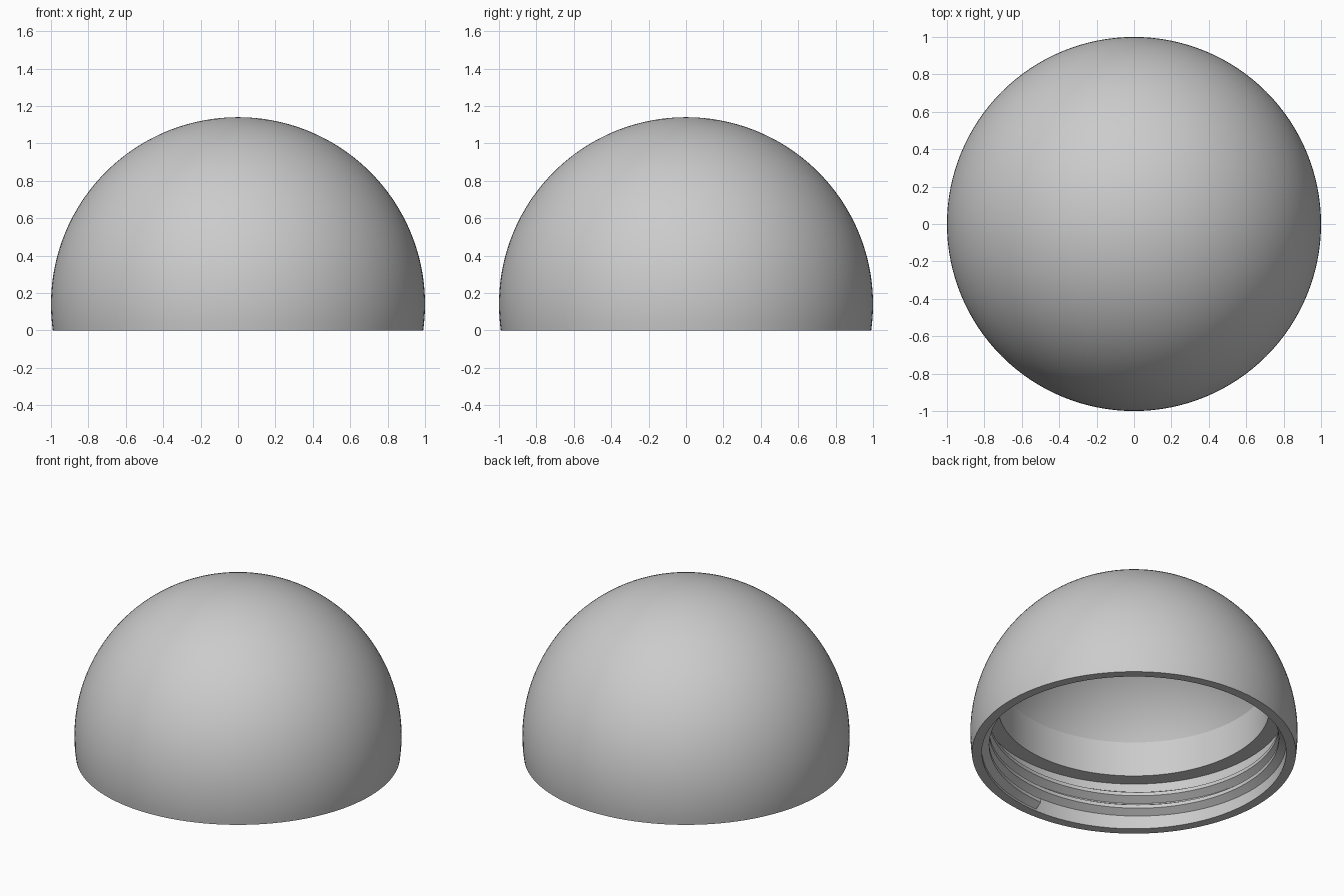
import bpy, bmesh
from math import sin, cos, pi, asin, sqrt, radians

cube = bpy.data.objects.get("Cube")
if cube:
    bpy.data.objects.remove(cube, do_unlink=True)

CENTRE = 0.14      # height of the sphere centre
OUTER, INNER = 1.0, 0.926
NECK, ROOT, CREST = 0.83, 0.93, 0.885
LEDGE = 0.315
SIDES = 128

grey = bpy.data.materials.new("light grey")
grey.use_nodes = True
colour = (0.6, 0.6, 0.6, 1)
grey.diffuse_color = colour
grey.node_tree.nodes["Principled BSDF"].inputs["Base Color"].default_value = colour


def finish(name, bm):
    bmesh.ops.recalc_face_normals(bm, faces=bm.faces)
    mesh = bpy.data.meshes.new(name)
    bm.to_mesh(mesh)
    bm.free()
    obj = bpy.data.objects.new(name, mesh)
    bpy.context.collection.objects.link(obj)
    mesh.materials.append(grey)
    bpy.ops.object.select_all(action='DESELECT')
    obj.select_set(True)
    bpy.context.view_layer.objects.active = obj
    bpy.ops.object.shade_smooth_by_angle(angle=radians(25))
    return obj


def arc(radius, start, end, steps):
    """Points (r, z) on the sphere between two elevations."""
    return [(radius * cos(start + (end - start) * i / steps),
             CENTRE + radius * sin(start + (end - start) * i / steps))
            for i in range(steps + 1)]


# Hollow dome: outer skin, flat rim, threaded bore, ledge, neck, inner skin
neck_angle = asin(sqrt(INNER**2 - NECK**2) / INNER)
profile = arc(OUTER, pi / 2, -asin(CENTRE), 48)
profile += [(ROOT, 0), (ROOT, LEDGE), (NECK, LEDGE)]
profile += arc(INNER, neck_angle, pi / 2, 32)

bm = bmesh.new()
verts = [bm.verts.new((r, 0, z)) for r, z in profile]
edges = [bm.edges.new(pair) for pair in zip(verts, verts[1:])]
bmesh.ops.spin(bm, geom=verts + edges, cent=(0, 0, 0), axis=(0, 0, 1),
               angle=2 * pi, steps=SIDES, use_merge=True)
bmesh.ops.remove_doubles(bm, verts=bm.verts, dist=1e-5)
finish("dome_shell", bm)

# Internal screw thread: a trapezoid swept up a right-handed helix
PITCH, TURNS, START = 0.088, 2.45, 0.053
section = [(ROOT + 0.005, -0.045), (CREST, -0.012),
           (CREST, 0.012), (ROOT + 0.005, 0.043)]
bm = bmesh.new()
rings = []
steps = int(SIDES * TURNS)
for i in range(steps + 1):
    turn = TURNS * i / steps
    a = 2 * pi * turn - pi / 2
    rings.append([bm.verts.new((r * cos(a), r * sin(a), START + PITCH * turn + z))
                  for r, z in section])
for low, high in zip(rings, rings[1:]):
    for k in range(4):
        n = (k + 1) % 4
        bm.faces.new((low[k], low[n], high[n], high[k]))
bm.faces.new(rings[0])
bm.faces.new(rings[-1])
finish("screw_thread", bm)
